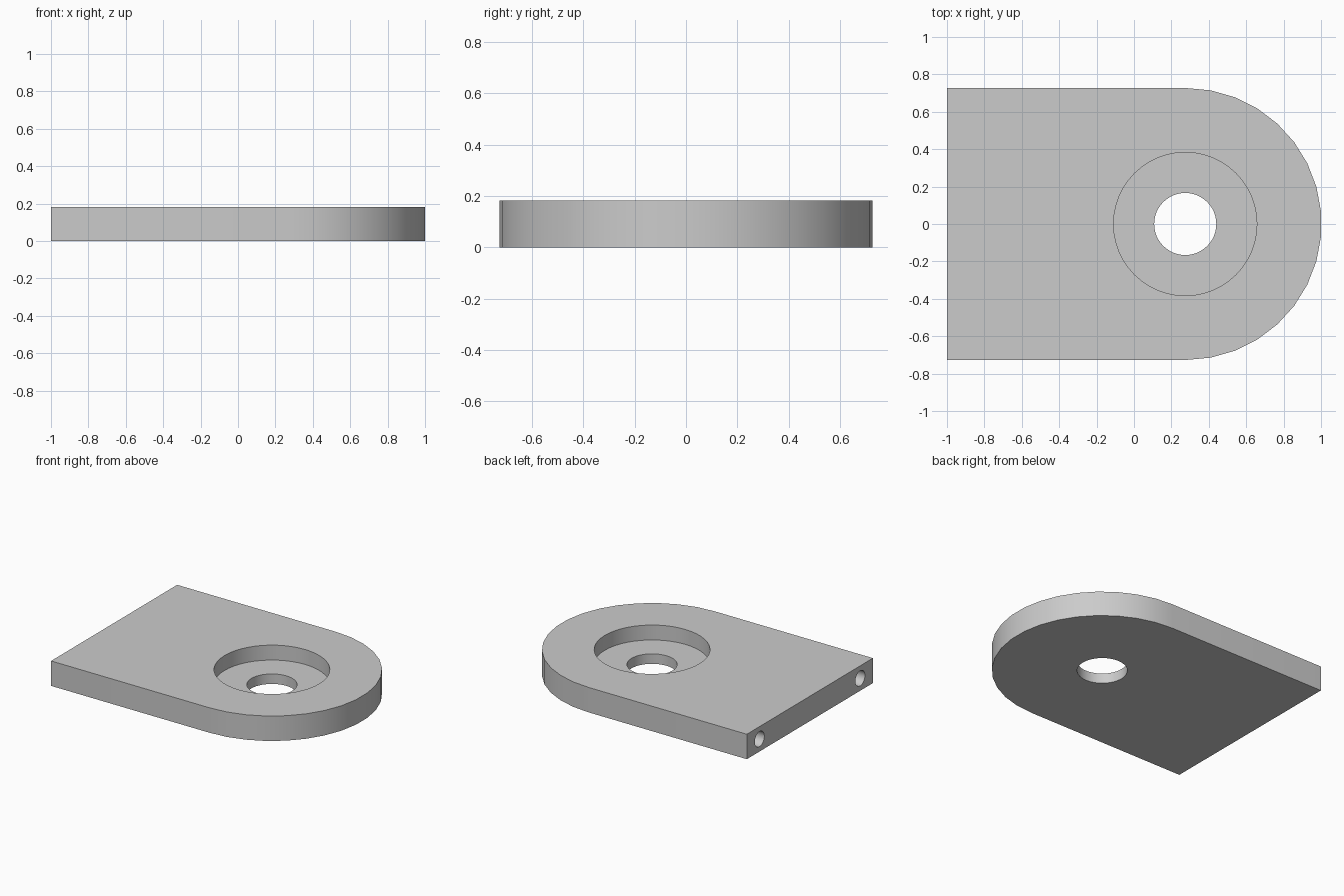
import bpy, bmesh
from math import pi, sin, cos
from mathutils import Matrix

default = bpy.data.objects.get("Cube")
if default:
    bpy.data.objects.remove(default, do_unlink=True)

THICK = 0.182
RADIUS = 0.727
CENTRE_X = 0.276
ARC_STEPS = 17
FLOOR_Z = 0.073

grey = bpy.data.materials.new("plain grey")
grey.use_nodes = True
colour = (0.6, 0.6, 0.6, 1)
grey.diffuse_color = colour
grey.node_tree.nodes["Principled BSDF"].inputs["Base Color"].default_value = colour


def add_object(name, bm):
    mesh = bpy.data.meshes.new(name)
    bmesh.ops.recalc_face_normals(bm, faces=bm.faces)
    bm.to_mesh(mesh)
    bm.free()
    mesh.materials.append(grey)
    obj = bpy.data.objects.new(name, mesh)
    bpy.context.collection.objects.link(obj)
    return obj


def cylinder(name, radius, depth, location, axis="Z", sides=48):
    bm = bmesh.new()
    turn = Matrix.Rotation(pi / 2, 4, "Y") if axis == "X" else Matrix()
    bmesh.ops.create_cone(bm, cap_ends=True, segments=sides, radius1=radius,
                          radius2=radius, depth=depth,
                          matrix=Matrix.Translation(location) @ turn)
    obj = add_object(name, bm)
    obj.hide_render = True
    return obj


# Plate: square at one end, half round at the other
bm = bmesh.new()
angles = [-pi / 2 + pi * i / ARC_STEPS for i in range(ARC_STEPS + 1)]
outline = [(-1, RADIUS), (-1, -RADIUS)]
outline += [(CENTRE_X + RADIUS * cos(a), RADIUS * sin(a)) for a in angles]
base = bm.faces.new([bm.verts.new((x, y, 0)) for x, y in outline])
extruded = bmesh.ops.extrude_face_region(bm, geom=[base], use_keep_orig=True)
top = [v for v in extruded["geom"] if isinstance(v, bmesh.types.BMVert)]
bmesh.ops.translate(bm, verts=top, vec=(0, 0, THICK))
plate = add_object("mounting_plate", bm)

# Stepped centre hole and the two blind holes in the square end
cutters = [
    cylinder("recess_cutter", 0.383, 0.4, (CENTRE_X - 0.002, 0, FLOOR_Z + 0.2)),
    cylinder("through_hole_cutter", 0.166, 1, (CENTRE_X - 0.002, 0, 0)),
]
for side in (-1, 1):
    cutters.append(cylinder("end_hole_cutter", 0.055, 1,
                            (-1, side * 0.58, THICK / 2), "X", 32))

bpy.context.view_layer.objects.active = plate
plate.select_set(True)
for cutter in cutters:
    cut = plate.modifiers.new(cutter.name, "BOOLEAN")
    cut.operation = "DIFFERENCE"
    cut.solver = "EXACT"
    cut.object = cutter
    bpy.ops.object.modifier_apply(modifier=cut.name)
    bpy.data.objects.remove(cutter, do_unlink=True)

bpy.ops.object.shade_smooth_by_angle(angle=pi / 6)
